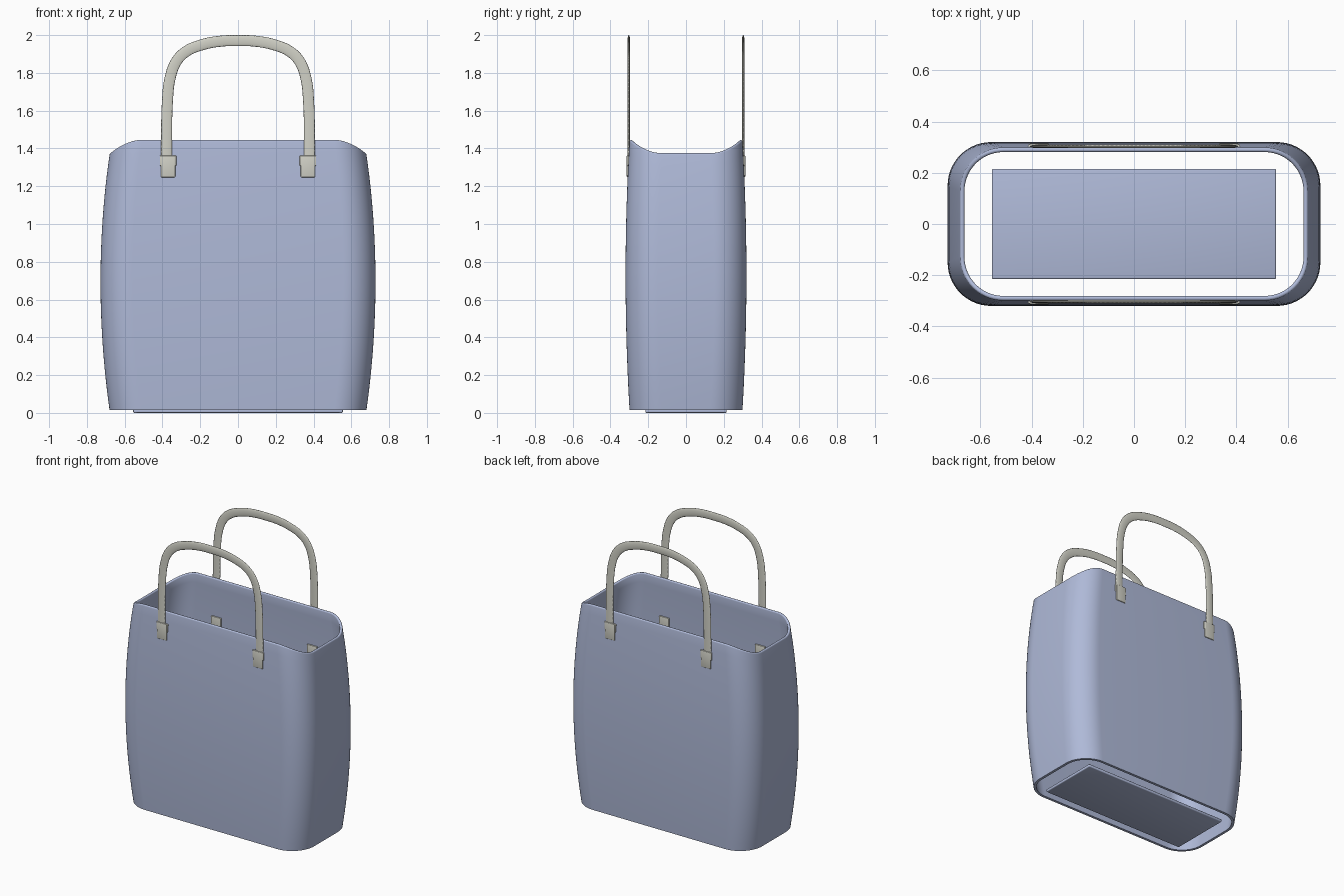
import bpy, bmesh, math
from mathutils import Vector

cube = bpy.data.objects.get("Cube")
if cube:
    bpy.data.objects.remove(cube, do_unlink=True)


def material(name, rgb):
    m = bpy.data.materials.new(name)
    m.use_nodes = True
    m.diffuse_color = (*rgb, 1)
    m.node_tree.nodes["Principled BSDF"].inputs["Base Color"].default_value = (*rgb, 1)
    return m


BLUE = material("soft blue", (0.43, 0.49, 0.69))
CREAM = material("warm grey", (0.64, 0.64, 0.57))


def smooth(ob, angle=35):
    bpy.ops.object.select_all(action="DESELECT")
    ob.select_set(True)
    bpy.context.view_layer.objects.active = ob
    bpy.ops.object.shade_smooth_by_angle(angle=math.radians(angle))


def add_mesh(name, bm, mat):
    bmesh.ops.recalc_face_normals(bm, faces=bm.faces)
    me = bpy.data.meshes.new(name)
    bm.to_mesh(me)
    bm.free()
    me.materials.append(mat)
    ob = bpy.data.objects.new(name, me)
    bpy.context.collection.objects.link(ob)
    return ob


def box(name, centre, size, mat, bevel):
    bm = bmesh.new()
    bmesh.ops.create_cube(bm, size=1)
    for v in bm.verts:
        v.co = Vector(centre) + Vector(a * b for a, b in zip(v.co, size))
    bmesh.ops.bevel(bm, geom=bm.edges[:], offset=bevel, segments=3, profile=0.5, affect="EDGES")
    ob = add_mesh(name, bm, mat)
    smooth(ob)
    return ob


# Bag wall: a rounded rectangle swept along a closed wall profile
BASE, RIM_SIDE, RIM_FRONT = 0.015, 1.375, 1.445
RADIUS, WALL, STEPS, LEVELS = 0.17, 0.018, 14, 24


def ring(frac, drop, inset):
    """Points round the bag at a height fraction, moved inward by inset."""
    bulge = 1 - (2 * frac - 1) ** 2
    hx, hy = 0.68 + 0.048 * bulge - inset, 0.299 + 0.021 * bulge - inset
    r = RADIUS - inset
    pts = []
    for q, (sx, sy) in enumerate([(1, 1), (-1, 1), (-1, -1), (1, -1)]):
        for i in range(STEPS + 1):
            t = i / STEPS if q % 2 == 0 else 1 - i / STEPS
            a = t * math.pi / 2
            lift = t * t * (3 - 2 * t)
            top = RIM_SIDE + (RIM_FRONT - RIM_SIDE) * lift
            pts.append((sx * (hx - r + r * math.cos(a)),
                        sy * (hy - r + r * math.sin(a)),
                        BASE + (top - BASE) * frac - drop))
    return pts


lip = WALL / 2
rise = [i / LEVELS for i in range(LEVELS + 1)]
profile = [(f, lip * f ** 8, 0) for f in rise]
for i in range(1, 8):
    a = math.pi * i / 8
    profile.append((1, lip * (1 - math.sin(a)), lip * (1 - math.cos(a))))
profile += [(f, lip * f ** 8, WALL) for f in reversed(rise)]

bm = bmesh.new()
rings = [[bm.verts.new(p) for p in ring(*step)] for step in profile]
for j, low in enumerate(rings):
    high = rings[(j + 1) % len(rings)]
    for i in range(len(low)):
        k = (i + 1) % len(low)
        bm.faces.new((low[i], low[k], high[k], high[i]))
smooth(add_mesh("bag_wall", bm, BLUE), 50)

# Floor plate, standing clear of the wall
box("floor_plate", (0, 0, 0.01), (1.11, 0.43, 0.02), BLUE, 0.006)

# Flat arched handles with fastening tabs
half = [(0.378, 1.29), (0.378, 1.48), (0.374, 1.64), (0.36, 1.77), (0.328, 1.858),
        (0.275, 1.913), (0.19, 1.949), (0.09, 1.968)]
path = half + [(0, 1.971)] + [(-x, z) for x, z in reversed(half)]

for side, y in (("front", -0.303), ("back", 0.303)):
    curve = bpy.data.curves.new(side + "_handle", "CURVE")
    curve.dimensions = "3D"
    curve.bevel_depth = 0.029
    curve.bevel_resolution = 4
    curve.use_fill_caps = True
    curve.resolution_u = 6
    spline = curve.splines.new("BEZIER")
    spline.bezier_points.add(len(path) - 1)
    for bp, (x, z) in zip(spline.bezier_points, path):
        bp.co = (x, 0, z)
        bp.handle_left_type = bp.handle_right_type = "AUTO"
    curve.materials.append(CREAM)
    handle = bpy.data.objects.new(side + "_handle", curve)
    bpy.context.collection.objects.link(handle)
    handle.location.y = y
    handle.scale.y = 0.24
    bpy.ops.object.select_all(action="DESELECT")
    handle.select_set(True)
    bpy.context.view_layer.objects.active = handle
    bpy.ops.object.convert(target="MESH")
    smooth(bpy.context.view_layer.objects.active, 60)

    out = math.copysign(1, y)
    for hand, x in (("left", 0.37), ("right", -0.37)):
        name = f"{side}_{hand}"
        box(name + "_tab", (x, out * 0.307, 1.305), (0.076, 0.014, 0.115), CREAM, 0.004)
        box(name + "_clip", (x, out * 0.304, 1.335), (0.088, 0.014, 0.055), CREAM, 0.004)
        box(name + "_inner_tab", (x, out * 0.29, 1.12), (0.076, 0.012, 0.11), CREAM, 0.004)
